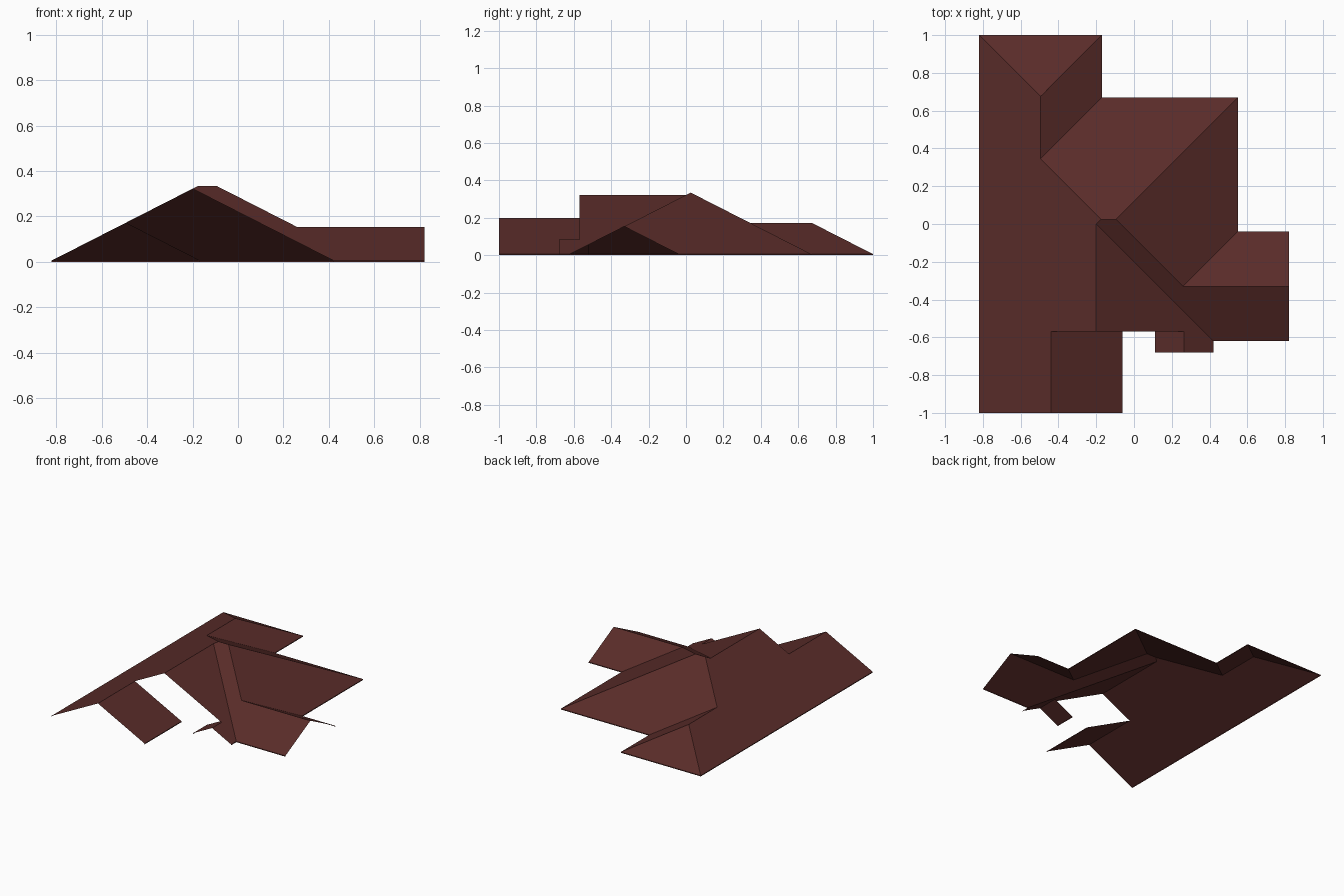
import bpy, bmesh

if "Cube" in bpy.data.objects:
    bpy.data.objects.remove(bpy.data.objects["Cube"])

PITCH, LIP = 0.51, 0.006   # roof slope and height of the thin eave edge

mat = bpy.data.materials.new("roof_red_brown")
mat.diffuse_color = (0.10, 0.025, 0.022, 1)
mat.use_nodes = True
mat.node_tree.nodes["Principled BSDF"].inputs["Base Color"].default_value = mat.diffuse_color


def roof(name, *slopes):
    """Each slope: (axis, direction uphill, eave position, plan outline)."""
    bm = bmesh.new()
    for axis, up, eave, plan in slopes:
        run = [up * (p[axis] - eave) for p in plan]
        top = [bm.verts.new((p[0], p[1], LIP + PITCH * r)) for p, r in zip(plan, run)]
        face = bm.faces.new(top)
        face.normal_update()
        if face.normal.z < 0:
            face.normal_flip()
        # thin vertical lip along the eave
        for i in range(len(plan)):
            j = (i + 1) % len(plan)
            if abs(run[i]) < 1e-5 and abs(run[j]) < 1e-5:
                low = [bm.verts.new((*plan[k], 0)) for k in (i, j)]
                lip = bm.faces.new((top[i], low[0], low[1], top[j]))
                lip.normal_update()
                if lip.normal[axis] * up > 0:
                    lip.normal_flip()
    bmesh.ops.remove_doubles(bm, verts=bm.verts, dist=1e-4)
    me = bpy.data.meshes.new(name)
    bm.to_mesh(me)
    bm.free()
    me.materials.append(mat)
    bpy.context.collection.objects.link(bpy.data.objects.new(name, me))


X, Y = 0, 1
# shared ridge and valley points
ridge_w, ridge_e = (-0.175, 0.025), (-0.095, 0.025)
gable_top = (-0.2, 0.0)
north_valley = (-0.495, 0.345)
north_peak = (-0.495, 0.675)
east_peak = (0.26, -0.33)

# long west slope that all the wings lean on
roof("west_slope", (X, 1, -0.82, [
    (-0.82, -1), (-0.44, -1), (-0.44, -0.57), (-0.2, -0.57), gable_top,
    ridge_w, north_valley, north_peak, (-0.82, 1)]))

# central hipped block
roof("main_roof",
     (Y, -1, 0.67, [(-0.17, 0.67), (0.55, 0.67), ridge_e, ridge_w, north_valley]),
     (X, -1, 0.55, [(0.55, 0.67), (0.55, -0.04), east_peak, ridge_e]),
     (Y, 1, -0.62, [ridge_w, ridge_e, east_peak, (0.82, -0.33), (0.82, -0.62),
                    (0.42, -0.62), gable_top]))

# hipped wing at the back
roof("back_wing_roof",
     (X, -1, -0.17, [(-0.17, 1), (-0.17, 0.67), north_valley, north_peak]),
     (Y, -1, 1, [(-0.82, 1), (-0.17, 1), north_peak]))

# north side of the gabled east wing
roof("east_wing_roof",
     (Y, -1, -0.04, [(0.55, -0.04), (0.82, -0.04), (0.82, -0.33), east_peak]))

# large front gable with the small porch gable
roof("front_gable_slope", (X, -1, 0.42, [
    gable_top, (0.42, -0.62), (0.42, -0.68), (0.265, -0.68), (0.265, -0.57), (-0.2, -0.57)]))
roof("porch_gable_slope", (X, 1, 0.11, [
    (0.11, -0.68), (0.265, -0.68), (0.265, -0.52), (0.11, -0.52)]))

# east side of the front left wing
roof("front_wing_slope", (X, -1, -0.06, [
    (-0.44, -1), (-0.06, -1), (-0.06, -0.57), (-0.44, -0.57)]))
